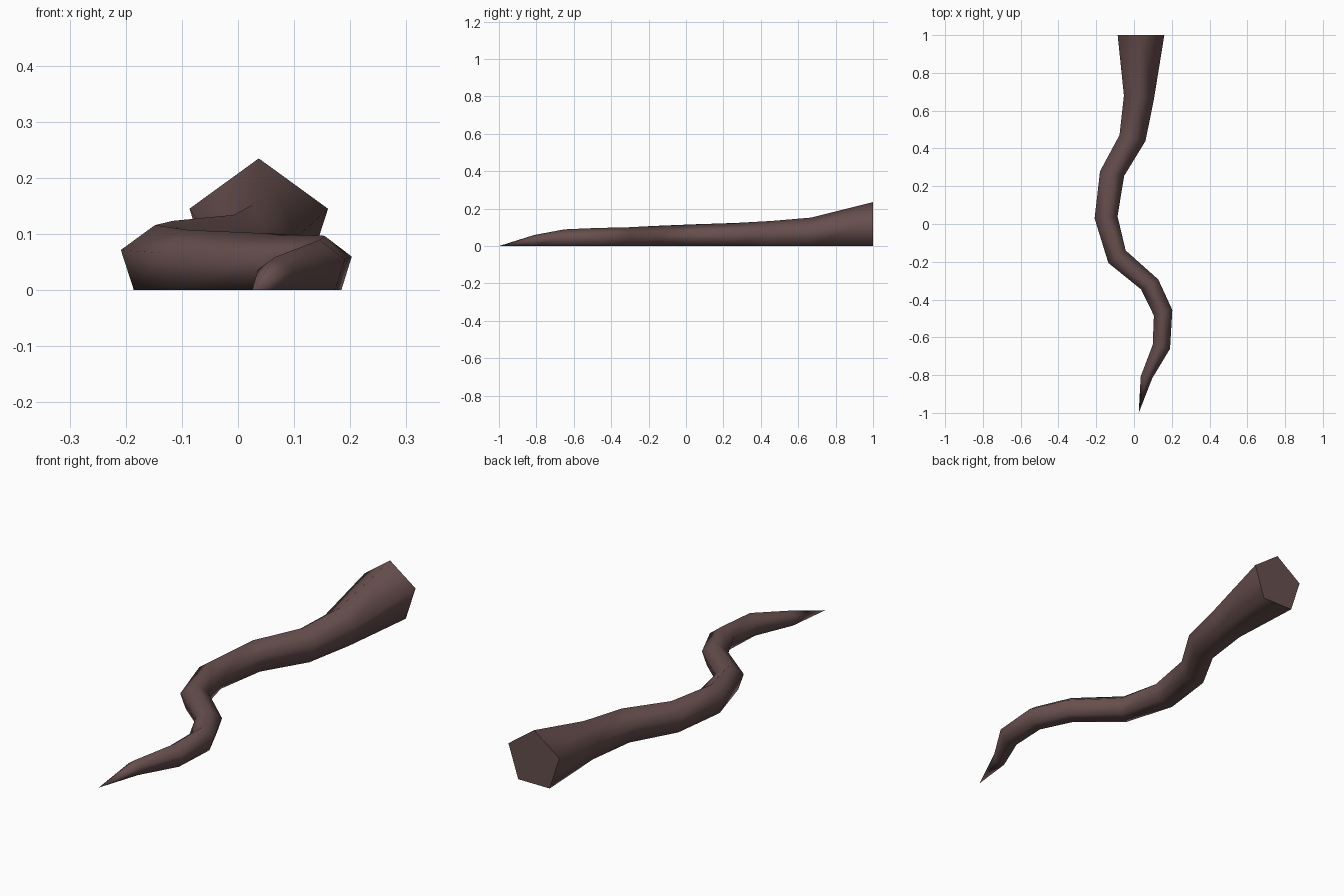
import bpy, bmesh
from math import sin, cos, tau, pi, radians
from mathutils import Vector, Matrix

cube = bpy.data.objects.get("Cube")
if cube:
    bpy.data.objects.remove(cube)

SIDES = 5
SPAN = 2 * sin(tau / SIDES)  # widest distance across a unit pentagon

# Bark colour
bark = bpy.data.materials.new("dark_reddish_brown")
bark.use_nodes = True
colour = (0.135, 0.078, 0.076, 1)
bark.diffuse_color = colour
bark.node_tree.nodes["Principled BSDF"].inputs["Base Color"].default_value = colour

# Path stations from thick end to thin end: x, y, width, turn in degrees
stations = [
    (0.037, 1.0, 0.247, 0),
    (0.026, 0.67, 0.16, -7),
    (-0.008, 0.455, 0.141, -13),
    (-0.116, 0.267, 0.13, -11),
    (-0.148, 0.035, 0.122, 5),
    (-0.09, -0.173, 0.113, 36),
    (0.083, -0.32, 0.105, 30),
    (0.154, -0.47, 0.102, 17),
    (0.145, -0.65, 0.094, -13),
    (0.066, -0.812, 0.062, -8),
]
tip_point = (0.025, -1.0, 0.0)


def pentagon_ring(bm, x, y, width, turn):
    """Upright pentagon resting its flat side on the ground."""
    radius = width / SPAN
    lift = radius * cos(pi / SIDES)
    spin = Matrix.Rotation(radians(turn), 3, "Z")
    ring = []
    for i in range(SIDES):
        a = tau * i / SIDES
        offset = spin @ Vector((radius * sin(a), 0, radius * cos(a)))
        ring.append(bm.verts.new(Vector((x, y, lift)) + offset))
    return ring


# Root body: lofted rings closed to a point
bm = bmesh.new()
rings = [pentagon_ring(bm, *s) for s in stations]
tip = bm.verts.new(tip_point)
for a, b in zip(rings, rings[1:]):
    for i in range(SIDES):
        j = (i + 1) % SIDES
        bm.faces.new((a[i], a[j], b[j], b[i]))
for i in range(SIDES):
    bm.faces.new((rings[-1][i], rings[-1][(i + 1) % SIDES], tip))
for face in bm.faces:
    face.smooth = True

# Flat cut end with a crisp rim
cap = bm.faces.new(rings[0])
cap.smooth = False
for edge in cap.edges:
    edge.smooth = False
bmesh.ops.recalc_face_normals(bm, faces=bm.faces)

mesh = bpy.data.meshes.new("winding_root")
bm.to_mesh(mesh)
bm.free()
mesh.materials.append(bark)
root = bpy.data.objects.new("winding_root", mesh)
bpy.context.collection.objects.link(root)
